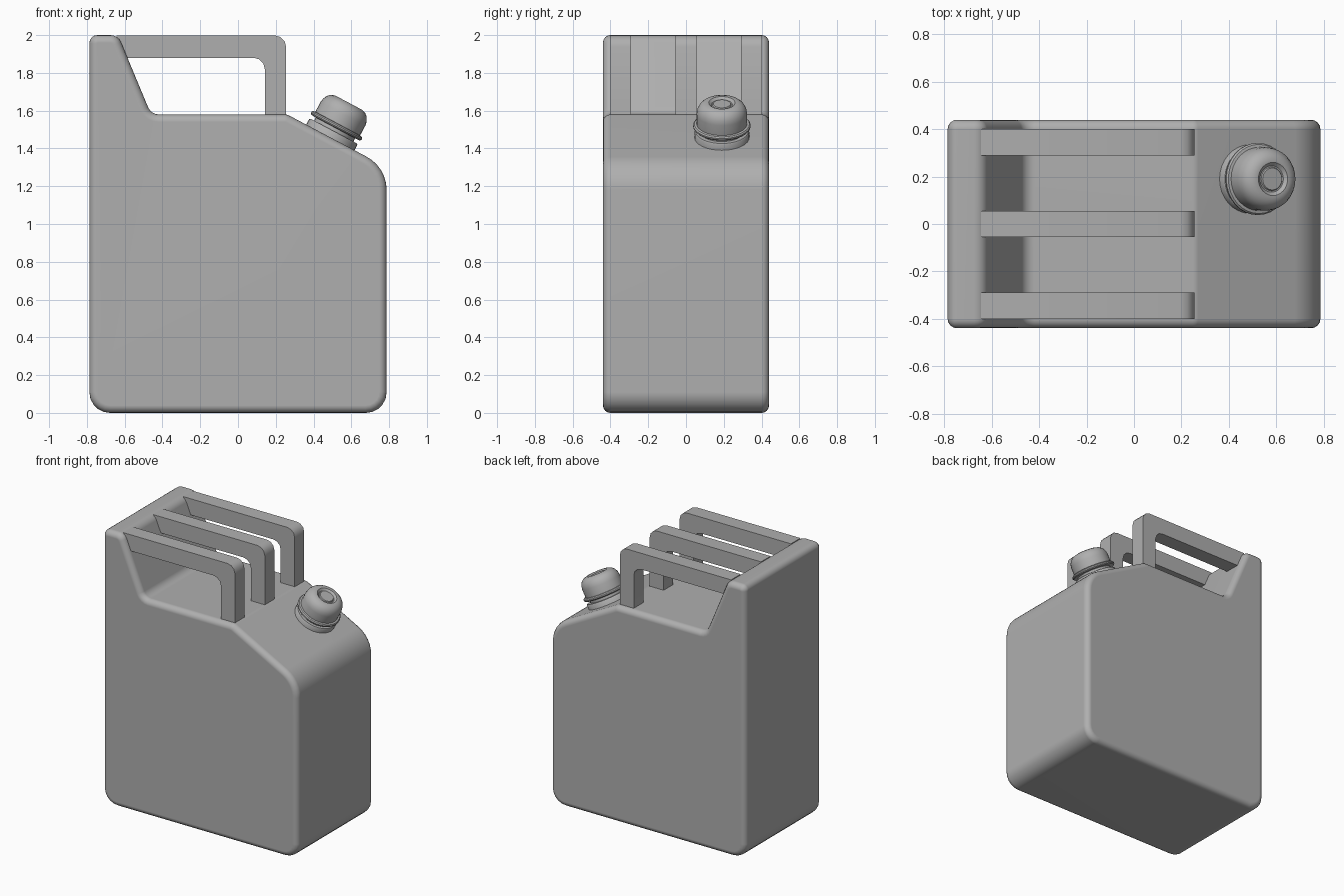
import bpy, bmesh
from math import radians, sin, cos, pi, tan
from mathutils import Vector, Matrix

cube = bpy.data.objects.get("Cube")
if cube:
    bpy.data.objects.remove(cube, do_unlink=True)

GREY = (0.43, 0.43, 0.43, 1)
grey = bpy.data.materials.new("grey_paint")
grey.use_nodes = True
grey.diffuse_color = GREY
grey.node_tree.nodes["Principled BSDF"].inputs["Base Color"].default_value = GREY


def rounded(corners):
    """Outline from (x, z, radius, segments) corners, each replaced by an arc."""
    out = []
    for i, (x, z, r, segs) in enumerate(corners):
        p = Vector((x, z))
        if r == 0:
            out.append(p)
            continue
        a = (Vector(corners[i - 1][:2]) - p).normalized()
        b = (Vector(corners[(i + 1) % len(corners)][:2]) - p).normalized()
        half = a.angle(b) / 2
        centre = p + (a + b).normalized() * (r / sin(half))
        start = (p + a * (r / tan(half)) - centre).normalized()
        end = (p + b * (r / tan(half)) - centre).normalized()
        sweep = pi - 2 * half
        for k in range(segs + 1):
            t = sweep * k / segs
            out.append(centre + (start * sin(sweep - t) + end * sin(t)) * (r / sin(sweep)))
    return out


def finish(bm, name, angle):
    bmesh.ops.recalc_face_normals(bm, faces=bm.faces)
    mesh = bpy.data.meshes.new(name)
    bm.to_mesh(mesh)
    bm.free()
    mesh.materials.append(grey)
    ob = bpy.data.objects.new(name, mesh)
    bpy.context.collection.objects.link(ob)
    bpy.ops.object.select_all(action='DESELECT')
    ob.select_set(True)
    bpy.context.view_layer.objects.active = ob
    bpy.ops.object.shade_smooth_by_angle(angle=radians(angle))
    return ob


def slab(name, corners, y0, y1, bevel=0, angle=35):
    """Extrude an x-z outline along y, optionally rounding its rims."""
    bm = bmesh.new()
    face = bm.faces.new([bm.verts.new((p.x, y0, p.y)) for p in rounded(corners)])
    ext = bmesh.ops.extrude_face_region(bm, geom=[face], use_keep_orig=True)
    moved = [v for v in ext["geom"] if isinstance(v, bmesh.types.BMVert)]
    bmesh.ops.translate(bm, verts=moved, vec=(0, y1 - y0, 0))
    if bevel:
        bmesh.ops.recalc_face_normals(bm, faces=bm.faces)
        rims = [e for e in bm.edges
                if abs(e.verts[0].co.y - e.verts[1].co.y) < 0.001]
        bmesh.ops.bevel(bm, geom=rims, offset=bevel, segments=4,
                        profile=0.5, affect='EDGES', clamp_overlap=False)
    return finish(bm, name, angle)


# Can body with raised back wall and sloping shoulder
body = slab("can_body", [
    (-0.787, 0, 0.11, 5), (0.787, 0, 0.11, 5), (0.787, 1.3, 0.2, 6),
    (0.26, 1.58, 0.05, 2), (-0.46, 1.58, 0.06, 4),
    (-0.635, 2.0, 0.06, 4), (-0.787, 2.0, 0.042, 4)],
    -0.44, 0.44, bevel=0.04)
body.modifiers.new("even_shading", 'WEIGHTED_NORMAL').keep_sharp = True

# Three carrying handles
for label, y in (("right", -0.345), ("middle", 0), ("left", 0.345)):
    slab(label + "_handle", [
        (-0.645, 1.998, 0, 1), (-0.6, 1.88, 0, 1), (0.142, 1.88, 0.06, 3),
        (0.142, 1.55, 0, 1), (0.255, 1.55, 0, 1), (0.255, 1.998, 0.06, 3)],
        y - 0.055, y + 0.055)


def lathe(name, profile, place, segs=32):
    """Spin (radius, height) points around a tilted axis."""
    bm = bmesh.new()
    rings = [[bm.verts.new((r * cos(2 * pi * k / segs), r * sin(2 * pi * k / segs), h))
              for k in range(segs)] for r, h in profile]
    for lo, hi in zip(rings, rings[1:]):
        for k in range(segs):
            n = (k + 1) % segs
            bm.faces.new((lo[k], lo[n], hi[n], hi[k]))
    bm.faces.new(rings[0])
    bm.faces.new(rings[-1])
    bm.transform(place)
    return finish(bm, name, 40)


# Spout and screw cap standing square on the shoulder
tilt = Matrix.Translation((0.49, 0.19, 1.46)) @ Matrix.Rotation(radians(28), 4, 'Y')
lathe("spout_neck", [(0.145, -0.03), (0.145, 0.03), (0.14, 0.036), (0.118, 0.036),
                     (0.118, 0.07)], tilt)
lathe("screw_cap", [(0.125, 0.055), (0.146, 0.057), (0.152, 0.064), (0.152, 0.072),
                    (0.146, 0.079), (0.134, 0.081), (0.134, 0.14), (0.13, 0.163),
                    (0.119, 0.184), (0.102, 0.199), (0.082, 0.206), (0.07, 0.206),
                    (0.056, 0.194), (0.05, 0.194), (0.046, 0.2)], tilt)
